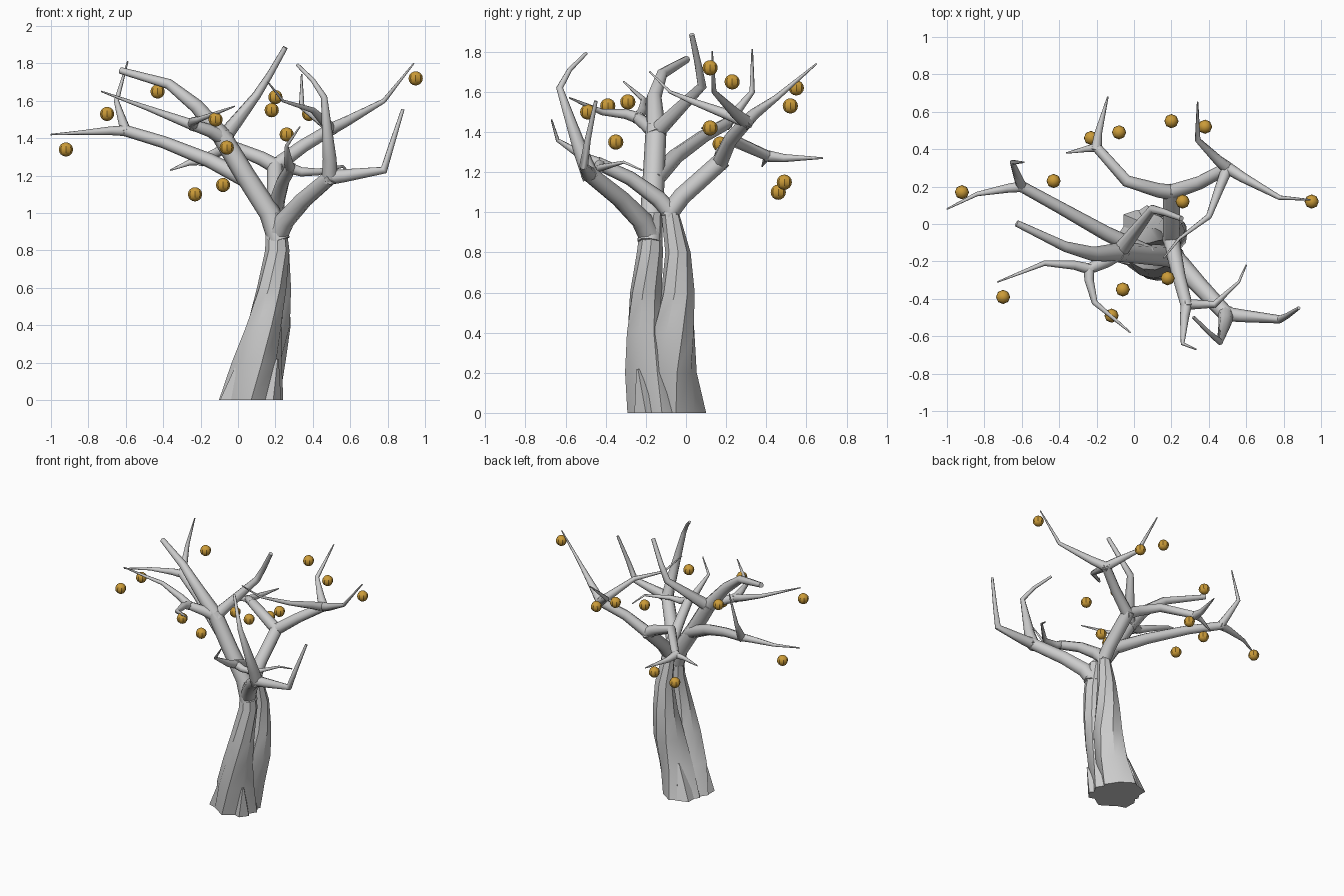
import bpy, math
from mathutils import Vector, Matrix

if "Cube" in bpy.data.objects:
    bpy.data.objects.remove(bpy.data.objects["Cube"])


def material(name, *rgb):
    mat = bpy.data.materials.new(name)
    mat.use_nodes = True
    mat.diffuse_color = (*rgb, 1)
    shader = mat.node_tree.nodes["Principled BSDF"]
    shader.inputs["Base Color"].default_value = (*rgb, 1)
    return mat


BARK = material("pale grey bark", .6, .6, .6)
GOLD = material("gold fruit", .6, .33, .04)


def finish(obj, mat, degrees):
    """Give an object its colour and its shading."""
    obj.data.materials.append(mat)
    bpy.ops.object.select_all(action="DESELECT")
    obj.select_set(True)
    bpy.context.view_layer.objects.active = obj
    bpy.ops.object.shade_smooth_by_angle(angle=math.radians(degrees))


def build(name, rings, degrees):
    """Skin a list of equal rings into a capped tube."""
    n = len(rings[0])
    verts = [vert for ring in rings for vert in ring]
    faces = [list(range(n))[::-1], list(range(len(verts) - n, len(verts)))]
    for start in range(0, len(verts) - n, n):
        for i in range(n):
            a, b = start + i, start + (i + 1) % n
            faces.append([a, b, b + n, a + n])
    mesh = bpy.data.meshes.new(name)
    mesh.from_pydata(verts, [], faces)
    obj = bpy.data.objects.new(name, mesh)
    bpy.context.collection.objects.link(obj)
    finish(obj, BARK, degrees)


def circle(centre, radius, sides, turn=0, ridge=0):
    """Flat ring whose alternate corners stand out by the ridge factor."""
    ring = []
    for i in range(sides):
        angle = math.tau * i / sides + turn
        reach = radius * (1 + ridge * (-1) ** i)
        ring.append(centre + reach * Vector((math.cos(angle), math.sin(angle), 0)))
    return ring


def branch(name, thick, thin, *path, sides=8):
    """Tapered tube through the points, overlapping its neighbours at both ends."""
    pts = [Vector(p) for p in path]
    lengths = [(b - a).length for a, b in zip(pts, pts[1:])]
    rings, side = [], None
    for k, p in enumerate(pts):
        before = (p - pts[max(k - 1, 0)]).normalized()
        after = (pts[min(k + 1, len(pts) - 1)] - p).normalized()
        along = (before + after).normalized()
        side = along.orthogonal() if side is None else side - along * side.dot(along)
        side.normalize()
        left = sum(lengths[k:]) / sum(lengths)
        radius = thin + (thick - thin) * left ** 1.4
        if k == 0:
            p = p - along * radius / 2
        elif k == len(pts) - 1:
            p = p + along * radius / 2
        rings.append([p + radius * (Matrix.Rotation(math.tau * i / sides, 3, along) @ side)
                      for i in range(sides)])
    build(name, rings, 50)


def trunk(name, *levels):
    """Upright twisting stem, one (x, y, radius) ring for each step in height."""
    rings = []
    for k, (x, y, radius) in enumerate(levels):
        z = k / 5
        ridge = max(0, .6 - z) / 8
        rings.append(circle(Vector((x, y, z)), radius, 8, turn=z, ridge=ridge))
    build(name, rings, 35)


# Two entwined trunks
trunk("front_trunk", (.07, -.12, .16), (.1, -.17, .13), (.14, -.2, .1),
      (.18, -.2, .08), (.21, -.18, .065), (.2, -.17, .05))
trunk("back_trunk", (.07, -.05, .14), (.13, -.07, .12), (.18, -.06, .108),
      (.2, -.04, .085), (.21, -.04, .063), (.2, -.08, .045))

# Root flares at the foot
for side, base, top, radius in (
        ("right", (-.04, -.16, 0), (.02, -.22, .24), .07),
        ("left", (.17, -.2, 0), (.21, -.24, .22), .06),
        ("back", (0, .01, 0), (.06, 0, .24), .07)):
    build(f"root_flare_{side}",
          [circle(Vector(base), radius, 5), circle(Vector(top), radius / 8, 5)], 35)

# Places where limbs divide
front_top = (.21, -.18, .88)
back_top = (.2, -.08, 1)
crown = (-.08, -.15, 1.4)
side_fork = (-.6, .2, 1.44)
forward_fork = (-.24, -.24, 1.47)
left_fork = (.49, -.48, 1.19)
rear_fork = (.2, .17, 1.25)
rear_left_fork = (.5, .3, 1.45)
rear_right_fork = (-.2, .41, 1.28)
front_fork = (.28, -.43, 1.24)

# Limbs of the front trunk
branch("main_limb", .06, .052, front_top, (.17, -.17, 1), (.04, -.16, 1.2), crown)
branch("arching_limb", .053, .018, crown, (-.22, -.16, 1.57), (-.37, -.12, 1.69), (-.62, 0, 1.76))
branch("upright_branch", .045, .014, crown, (.1, .08, 1.63), (.17, .06, 1.74), (.25, .03, 1.88))
branch("side_limb", .046, .03, (.06, -.15, 1.17), (-.15, -.05, 1.28), (-.4, .09, 1.38), side_fork)
branch("side_long_twig", .03, .004, side_fork, (-.68, .19, 1.44), (-.84, .16, 1.43), (-1, .08, 1.42))
branch("side_tall_twig", .03, .004, side_fork, (-.62, .25, 1.5), (-.65, .33, 1.6), (-.59, .33, 1.81))
branch("forward_limb", .045, .028, crown, (-.15, -.2, 1.44), forward_fork)
branch("forward_long_twig", .03, .004, forward_fork, (-.32, -.22, 1.5), (-.48, -.21, 1.56),
       (-.73, -.31, 1.65))
branch("forward_short_twig", .03, .004, forward_fork, (-.24, -.3, 1.49), (-.21, -.42, 1.5),
       (-.02, -.58, 1.57))
branch("left_limb", .057, .042, front_top, (.25, -.22, .96), (.35, -.33, 1.07), left_fork)
branch("left_outer_branch", .04, .009, left_fork, (.57, -.49, 1.2), (.78, -.51, 1.23),
       (.82, -.49, 1.36), (.88, -.45, 1.55))
branch("left_upright_branch", .044, .009, left_fork, (.49, -.52, 1.29), (.46, -.63, 1.62),
       (.4, -.58, 1.71), (.32, -.5, 1.79))

# Limbs of the back trunk
branch("rear_limb", .047, .044, back_top, (.2, -.02, 1.08), rear_fork)
branch("rear_left_limb", .042, .032, rear_fork, (.35, .22, 1.36), rear_left_fork)
branch("rear_left_twig", .034, .004, rear_left_fork, (.58, .25, 1.49), (.78, .14, 1.6),
       (.94, .13, 1.8))
branch("rear_tall_twig", .034, .004, rear_left_fork, (.45, .34, 1.49), (.34, .45, 1.57),
       (.34, .65, 1.74))
branch("inward_twig", .032, .004, rear_left_fork, (.46, .2, 1.49), (.4, .04, 1.55),
       (.24, -.08, 1.6), (.16, -.18, 1.7))
branch("rear_right_limb", .042, .026, rear_fork, (.13, .18, 1.29), (-.04, .23, 1.36),
       rear_right_fork)
branch("rear_right_long_twig", .03, .004, rear_right_fork, (-.19, .49, 1.27), (-.14, .68, 1.27))
branch("rear_right_short_twig", .026, .004, rear_right_fork, (-.26, .4, 1.27), (-.36, .38, 1.23))
branch("front_limb", .046, .032, back_top, (.21, -.14, 1.07), (.24, -.28, 1.17), front_fork)
branch("front_hooked_twig", .032, .004, front_fork, (.27, -.5, 1.27), (.26, -.64, 1.36),
       (.33, -.67, 1.46))
branch("front_side_twig", .03, .004, front_fork, (.34, -.43, 1.22), (.43, -.43, 1.22),
       (.56, -.31, 1.25), (.6, -.22, 1.21))

# Hanging fruit
fruit_spots = [
    (-.92, .17, 1.34), (-.7, -.39, 1.53), (-.43, .23, 1.65), (-.12, -.49, 1.5),
    (-.06, -.35, 1.35), (-.23, .46, 1.1), (-.08, .49, 1.15), (.18, -.29, 1.55),
    (.2, .55, 1.62), (.38, .52, 1.53), (.26, .12, 1.42), (.95, .12, 1.72)]
for number, spot in enumerate(fruit_spots, start=1):
    bpy.ops.mesh.primitive_uv_sphere_add(segments=8, ring_count=8, radius=.038, location=spot)
    fruit = bpy.context.object
    fruit.name = f"fruit_{number}"
    finish(fruit, GOLD, 30)
